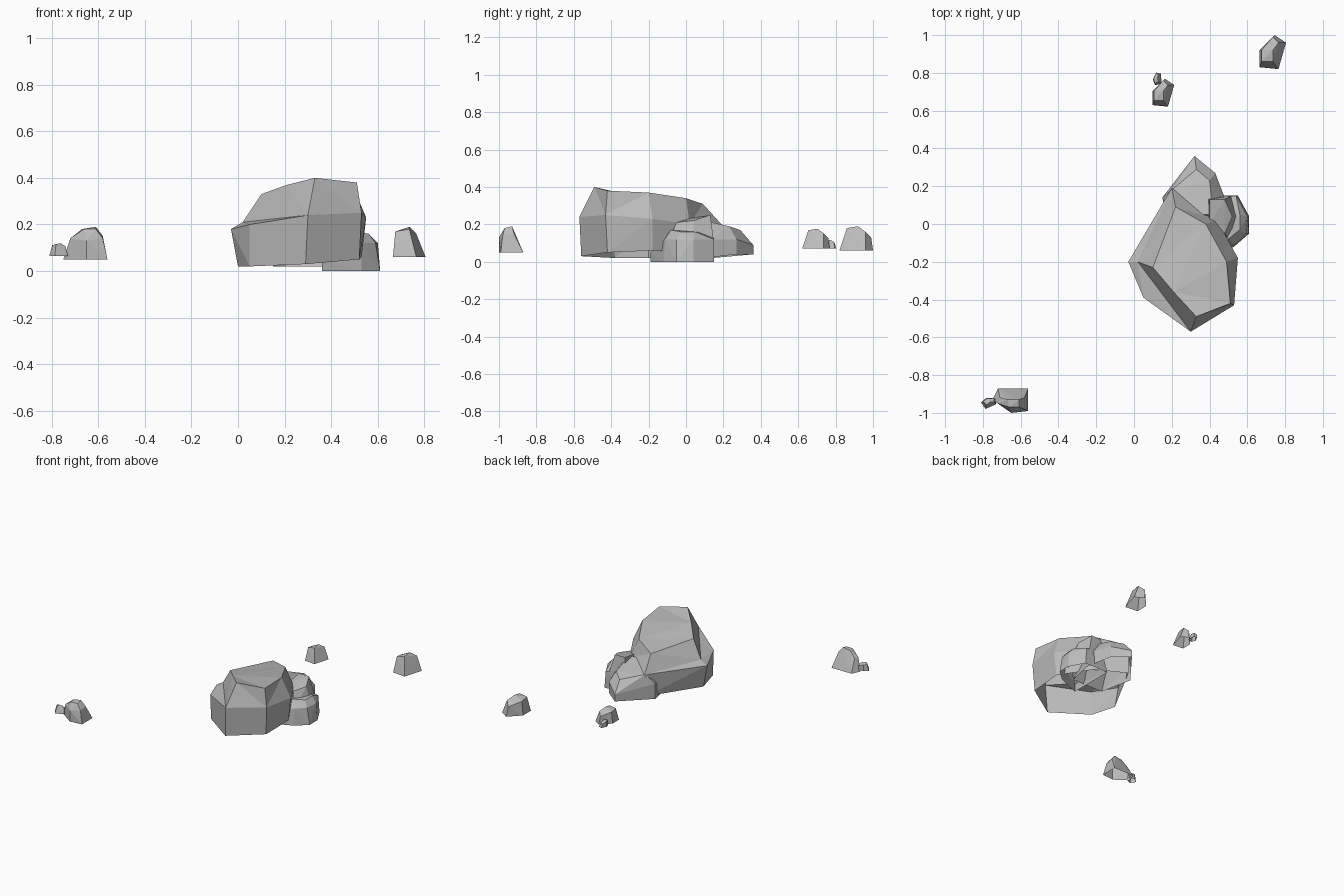
import bpy
import bmesh
import math
from mathutils import Matrix

default_cube = bpy.data.objects.get("Cube")
if default_cube:
    bpy.data.objects.remove(default_cube, do_unlink=True)


def make_material(name, colour):
    material = bpy.data.materials.new(name)
    material.use_nodes = True
    material.diffuse_color = colour
    shader = material.node_tree.nodes["Principled BSDF"]
    shader.inputs["Base Color"].default_value = colour
    shader.inputs["Roughness"].default_value = 0.9
    return material


stone_grey = make_material("stone grey", (0.5, 0.5, 0.5, 1))


def finish_rock(name, bm, matrix):
    """Merge coplanar facets, open the underside and create the object."""
    bmesh.ops.recalc_face_normals(bm, faces=bm.faces)
    underside = [face for face in bm.faces if face.normal.z < -0.7]
    bmesh.ops.delete(bm, geom=underside, context="FACES")
    bmesh.ops.dissolve_limit(bm, angle_limit=math.radians(3),
                             verts=bm.verts, edges=bm.edges)
    bm.transform(matrix)
    mesh = bpy.data.meshes.new(name)
    bm.to_mesh(mesh)
    bm.free()
    mesh.materials.append(stone_grey)
    rock = bpy.data.objects.new(name, mesh)
    bpy.context.collection.objects.link(rock)


def wrap_rock(name, corners, location=(0, 0, 0), scale=1, turn=0):
    """Wrap a faceted, flat shaded stone tightly around its corners."""
    bm = bmesh.new()
    for corner in corners:
        bm.verts.new(corner)
    hull = bmesh.ops.convex_hull(bm, input=bm.verts)
    unused = [item for item in hull["geom_interior"] + hull["geom_unused"]
              if isinstance(item, bmesh.types.BMVert)]
    bmesh.ops.delete(bm, geom=list(set(unused)), context="VERTS")
    finish_rock(name, bm, Matrix.Translation(location)
                @ Matrix.Rotation(math.radians(turn), 4, "Z")
                @ Matrix.Scale(scale, 4))


def loft_rock(name, rings):
    """Skin a stone over stacked rings, welding corners the rings share."""
    bm = bmesh.new()
    loops = [[bm.verts.new(corner) for corner in ring] for ring in rings]
    for lower, upper in zip(loops, loops[1:]):
        for i in range(len(lower)):
            bm.faces.new((lower[i - 1], lower[i], upper[i], upper[i - 1]))
    bm.faces.new(loops[0])
    bm.faces.new(loops[-1])
    bmesh.ops.remove_doubles(bm, verts=bm.verts, dist=0.001)
    bmesh.ops.triangulate(bm, faces=bm.faces)
    finish_rock(name, bm, Matrix.Identity(4))


# Large boulder: foot, shoulder with a ledge at the front, sloping crown
foot = [(0, -.2, .02), (.05, -.38, .02), (.29, -.56, .03), (.52, -.42, .05),
        (.53, -.18, .06), (.4, .05, .05), (.2, .18, .04)]
shoulder = [(-.03, -.2, .18), (.05, -.39, .2), (.3, -.57, .24),
            (.53, -.43, .25), (.55, -.18, .23), (.44, .02, .2),
            (.2, .19, .2)]
ledge = [(.02, -.2, .21), (.13, -.35, .22)] + shoulder[2:]
crown = [(.1, -.23, .33), (.21, -.36, .37), (.33, -.49, .4),
         (.51, -.42, .38), (.49, -.2, .37), (.38, 0, .34), (.22, .09, .31)]
loft_rock("large_boulder", [foot, shoulder, ledge, crown])

# Low boulder tucked behind the large one
wrap_rock("back_boulder", [
    (.15, .14, .02), (.32, .36, .04), (.43, .27, .04), (.49, .1, .02),
    (.2, -.1, .02), (.45, -.1, .02),
    (.15, .14, .13), (.32, .36, .09), (.43, .27, .12), (.48, .14, .12),
    (.2, .18, .2), (.33, .29, .17), (.4, .23, .19),
    (.25, .05, .23), (.42, .05, .23),
])

# Two stones stacked against the side
wrap_rock("side_boulder_lower", [
    (.36, -.19, 0), (.53, -.12, 0), (.61, -.05, 0), (.61, .04, 0),
    (.55, .15, 0), (.36, .15, 0), (.36, -.19, .05),
    (.53, -.11, .12), (.59, -.05, .12), (.6, .04, .12), (.54, .15, .12),
    (.5, -.08, .17), (.56, -.03, .16), (.56, .05, .16), (.4, .14, .15),
])
wrap_rock("side_boulder_upper", [
    (.38, .14, .1), (.52, .15, .1), (.56, .04, .1), (.52, -.1, .1),
    (.38, -.1, .1), (.4, .13, .25), (.48, .13, .25), (.52, .04, .22),
    (.48, -.05, .21), (.4, 0, .23),
])

# Broad stone lying apart at the front
wrap_rock("front_stone", [
    (-.75, -.93, .05), (-.72, -.87, .05), (-.56, -.87, .05),
    (-.56, -.99, .05), (-.65, -1, .05),
    (-.72, -.95, .14), (-.65, -1, .13), (-.58, -.98, .14),
    (-.71, -.92, .14), (-.66, -.97, .18), (-.61, -.97, .18),
    (-.67, -.93, .18), (-.61, -.93, .19), (-.58, -.92, .15),
])

# Scattered stones share one wedge shape at different sizes
wedge = [
    (-.07, -.08, 0), (.03, -.09, 0), (.07, .05, 0), (.01, .09, 0),
    (-.07, .01, 0), (-.06, -.05, .11), (0, -.05, .12), (0, .01, .13),
    (.03, .05, .1), (0, .08, .07), (-.06, .01, .1),
]
scattered = {
    "far_stone": ((.735, .91, .06), 1, 0),
    "near_stone": ((.155, .695, .07), .82, 0),
    "near_pebble": ((.125, .77, .07), .36, 20),
    "front_pebble": ((-.765, -.945, .065), .42, -50),
}
for name, placement in scattered.items():
    wrap_rock(name, wedge, *placement)
